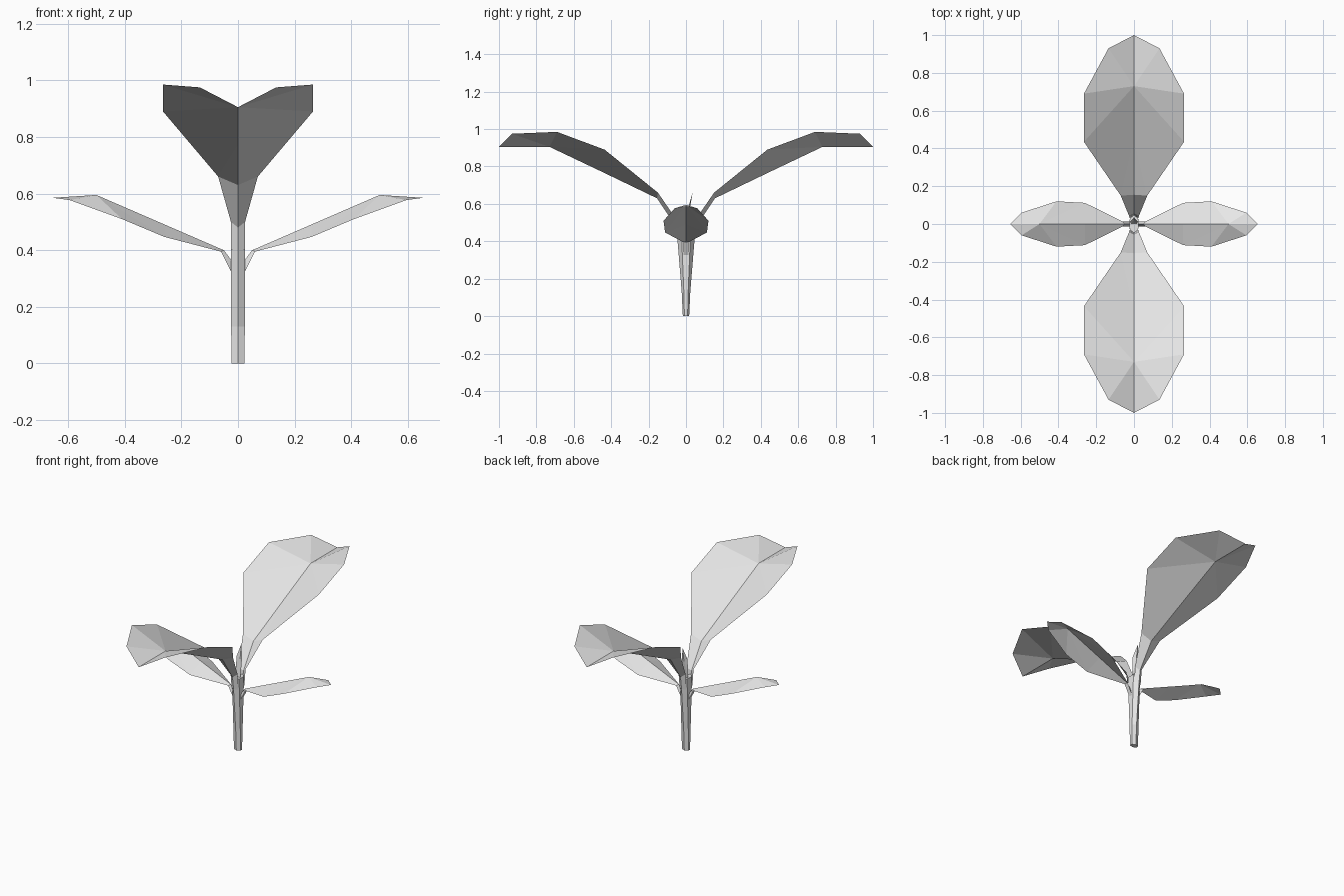
import bpy, math
from mathutils import Matrix

if "Cube" in bpy.data.objects:
    bpy.data.objects.remove(bpy.data.objects["Cube"])

mat = bpy.data.materials.new("pale grey")
mat.diffuse_color = (0.8, 0.8, 0.8, 1)
mat.use_nodes = True
mat.node_tree.nodes["Principled BSDF"].inputs["Base Color"].default_value = mat.diffuse_color


def add_mesh(name, verts, faces, turn=0.0):
    me = bpy.data.meshes.new(name)
    me.from_pydata(verts, [], faces)
    me.transform(Matrix.Rotation(math.radians(turn), 4, 'Z'))
    me.materials.append(mat)
    ob = bpy.data.objects.new(name, me)
    bpy.context.collection.objects.link(ob)
    return ob


def leaf(name, mid, edge, faces, turn):
    """Folded leaf growing along +y: mid = (y, z), edge = (x, y, z) mirrored in x."""
    n, m = len(mid), len(edge)
    verts = [(0, y, z) for y, z in mid]
    verts += [(x, y, z) for x, y, z in edge] + [(-x, y, z) for x, y, z in edge]
    polys = []
    for f in faces:
        right = [int(k[1]) + (n if k[0] == 'e' else 0) for k in f.split()]
        left = [i + m if i >= n else i for i in right]
        polys += [right, left[::-1]]
    add_mesh(name, verts, polys, turn)


# large leaves, front and back, with channelled stalks
big_mid = [(0.045, 0.40), (0.055, 0.48), (0.155, 0.63), (0.45, 0.772), (0.73, 0.905), (1.0, 0.905)]
big_edge = [(0.024, 0.03, 0.40), (0.025, 0.04, 0.50), (0.07, 0.15, 0.66),
            (0.265, 0.435, 0.89), (0.265, 0.69, 0.985), (0.135, 0.93, 0.975)]
big_faces = ["m0 e0 e1 m1", "m1 e1 e2 m2", "m2 e2 m3", "m3 e2 e3 m4",
             "m4 e3 e4", "m4 e4 e5", "m4 e5 m5"]
for name, turn in (("large_leaf_back", 0), ("large_leaf_front", 180)):
    leaf(name, big_mid, big_edge, big_faces, turn)

# small drooping leaves, left and right
small_mid = [(0.02, 0.36), (0.05, 0.40), (0.26, 0.491), (0.50, 0.595), (0.655, 0.585)]
small_edge = [(0.012, 0.022, 0.32), (0.013, 0.06, 0.395), (0.112, 0.26, 0.447),
              (0.12, 0.41, 0.51), (0.06, 0.595, 0.577)]
small_faces = ["m0 e0 e1 m1", "m1 e1 e2 m2", "m2 e2 m3", "m3 e2 e3", "m3 e3 e4", "m3 e4 m4"]
for name, turn in (("small_leaf_left", 90), ("small_leaf_right", -90)):
    leaf(name, small_mid, small_edge, small_faces, turn)
    # underside of the small stalk
    add_mesh(name + "_stalk", [(-0.012, 0.022, 0.32), (0.012, 0.022, 0.32),
                               (0.013, 0.06, 0.395), (-0.013, 0.06, 0.395)], [(0, 1, 2, 3)], turn)

# six-sided stem that widens upward towards the large leaves
rings = [(0.026, 0.017, 0.0), (0.028, 0.023, 0.13), (0.029, 0.045, 0.40), (0.026, 0.05, 0.46)]
N = 6
verts = [(rx * math.cos(a), ry * math.sin(a) * 1.0, z) for rx, ry, z in rings
         for a in (math.tau * (k + 0.5) / N + math.pi / N - math.pi / 6 for k in range(N))]
faces = [(r * N + k, r * N + (k + 1) % N, (r + 1) * N + (k + 1) % N, (r + 1) * N + k)
         for r in range(len(rings) - 1) for k in range(N)]
faces += [tuple(range(N))[::-1], tuple(range((len(rings) - 1) * N, len(rings) * N))]
add_mesh("stem", verts, faces)

# tiny young shoot between the large leaves
add_mesh("young_shoot", [(-0.015, 0.0, 0.44), (0.015, 0.0, 0.44), (0.02, 0.012, 0.58),
                         (0.0, 0.035, 0.66), (-0.02, 0.012, 0.58), (0, 0.022, 0.58)],
         [(0, 1, 5), (1, 2, 5), (2, 3, 5), (3, 4, 5), (4, 0, 5)])
